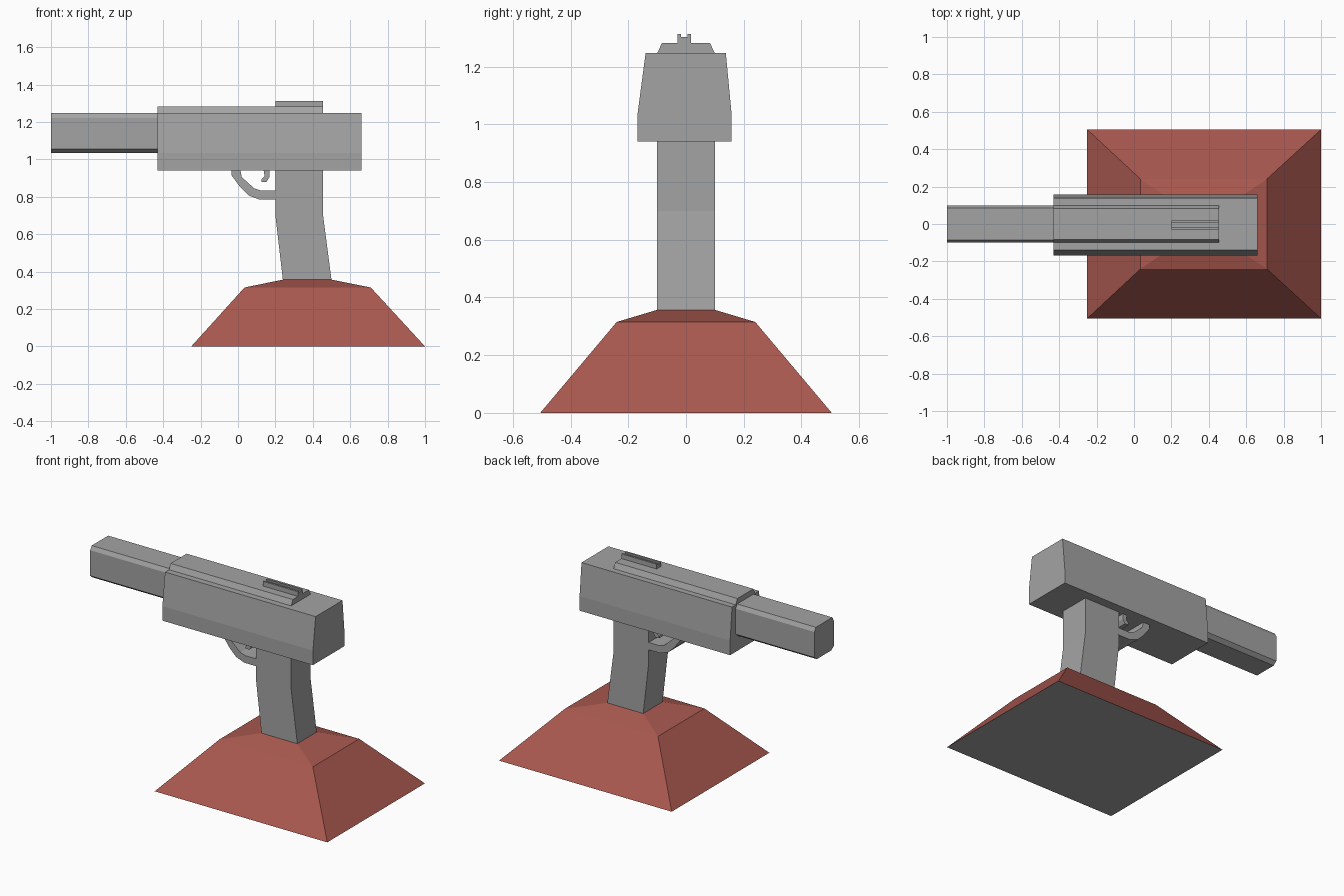
import bpy, bmesh

if "Cube" in bpy.data.objects:
    bpy.data.objects.remove(bpy.data.objects["Cube"])


def material(name, rgb):
    m = bpy.data.materials.new(name)
    m.diffuse_color = (*rgb, 1.0)
    m.use_nodes = True
    m.node_tree.nodes["Principled BSDF"].inputs["Base Color"].default_value = m.diffuse_color
    return m


GREY = material("gunmetal grey", (0.37, 0.37, 0.37))
RED = material("brick red", (0.40, 0.10, 0.08))


def finish(name, bm, mats):
    bmesh.ops.recalc_face_normals(bm, faces=bm.faces)
    me = bpy.data.meshes.new(name)
    bm.to_mesh(me)
    bm.free()
    for m in mats:
        me.materials.append(m)
    ob = bpy.data.objects.new(name, me)
    bpy.context.collection.objects.link(ob)
    return ob


def loft(name, rings, mats=(GREY,)):
    """Skin equal-length rings of points and cap both ends."""
    bm = bmesh.new()
    loops = [[bm.verts.new(p) for p in ring] for ring in rings]
    for a, b in zip(loops, loops[1:]):
        for i in range(len(a)):
            j = (i + 1) % len(a)
            bm.faces.new((a[i], a[j], b[j], b[i]))
    bm.faces.new(loops[0])
    bm.faces.new(loops[-1])
    return finish(name, bm, mats)


def along_x(name, profile, x0, x1):
    """Extrude a (y, z) cross-section along x."""
    return loft(name, [[(x, y, z) for y, z in profile] for x in (x0, x1)])


def along_y(name, profile, w):
    """Extrude an (x, z) side profile to half-width w."""
    return loft(name, [[(x, y, z) for x, z in profile] for y in (-w, w)])


def rect(x0, x1, w, z):
    return [(x0, -w, z), (x1, -w, z), (x1, w, z), (x0, w, z)]


# Plinth: red sides, grey underside
base = loft("plinth", [rect(-0.25, 1.0, 0.505, 0), rect(0.035, 0.71, 0.24, 0.315),
                       rect(0.24, 0.50, 0.1, 0.357)], (RED, GREY))
for p in base.data.polygons:
    p.material_index = 1 if p.normal.z < -0.9 else 0

# Bent grip
loft("grip", [rect(0.24, 0.50, 0.1, 0.355), rect(0.20, 0.455, 0.1, 0.70),
              rect(0.20, 0.455, 0.1, 0.945)])

# Main body with sides leaning in
along_x("body", [(-0.168, 0.94), (0.158, 0.94), (0.158, 1.035), (0.138, 1.247),
                 (-0.14, 1.247), (-0.168, 1.035)], -0.43, 0.66)

# Chamfered barrel
half = [(0.075, 1.035), (0.1, 1.055), (0.1, 1.222), (0.085, 1.247)]
along_x("barrel", half + [(-y, z) for y, z in reversed(half)], -1.0, -0.42)

# Top rib and grooved rear sight
along_x("top_rib", [(-0.1, 1.246), (0.1, 1.246), (0.083, 1.282), (-0.083, 1.282)],
        -0.43, 0.455)
along_x("rear_sight", [(-0.029, 1.28), (0.018, 1.28), (0.018, 1.313), (0.006, 1.313),
                       (0.006, 1.303), (-0.017, 1.303), (-0.017, 1.313),
                       (-0.029, 1.313)], 0.20, 0.455)

# Trigger guard: outer curve then inner curve back
outer = [(-0.035, 0.942), (-0.035, 0.915), (0.013, 0.85), (0.057, 0.807),
         (0.115, 0.785), (0.205, 0.785)]
inner = [(0.205, 0.833), (0.125, 0.833), (0.087, 0.845), (0.02, 0.905), (0.013, 0.942)]
along_y("trigger_guard", outer + inner, 0.101)

# Trigger
along_y("trigger", [(0.137, 0.942), (0.142, 0.91), (0.125, 0.893), (0.125, 0.88),
                    (0.152, 0.88), (0.168, 0.905), (0.168, 0.942)], 0.1)
